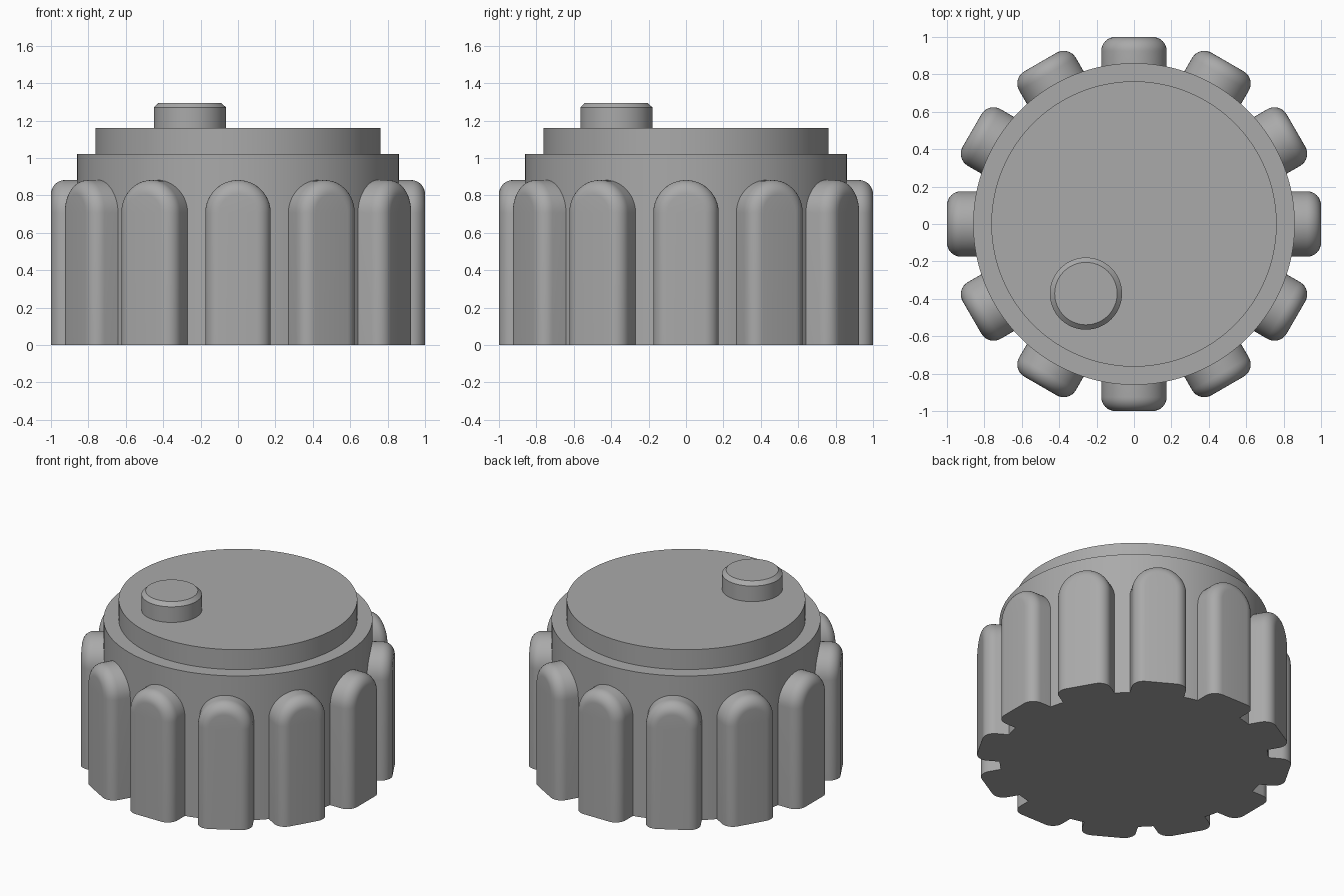
import bpy
import bmesh
from math import sin, cos, pi, radians

cube = bpy.data.objects.get("Cube")
if cube:
    bpy.data.objects.remove(cube)

GREY = (0.4, 0.4, 0.4, 1)
grey = bpy.data.materials.new("plain grey")
grey.use_nodes = True
grey.diffuse_color = GREY
grey.node_tree.nodes["Principled BSDF"].inputs["Base Color"].default_value = GREY


def finish(name, bm):
    """Turn a bmesh into a smooth-shaded object with crisp edges."""
    bmesh.ops.recalc_face_normals(bm, faces=bm.faces)
    mesh = bpy.data.meshes.new(name)
    bm.to_mesh(mesh)
    bm.free()
    mesh.materials.append(grey)
    obj = bpy.data.objects.new(name, mesh)
    bpy.context.collection.objects.link(obj)
    bpy.ops.object.select_all(action="DESELECT")
    obj.select_set(True)
    bpy.context.view_layer.objects.active = obj
    bpy.ops.object.shade_smooth_by_angle(angle=radians(30))
    return obj


def loft(bm, loops, closed_ends=True):
    """Skin a list of equal-length closed loops and cap both ends."""
    rings = [[bm.verts.new(p) for p in loop] for loop in loops]
    n = len(rings[0])
    for a, b in zip(rings, rings[1:]):
        for i in range(n):
            j = (i + 1) % n
            bm.faces.new((a[i], a[j], b[j], b[i]))
    bm.faces.new(rings[0])
    bm.faces.new(rings[-1])


def turned(name, profile, segments, x=0, y=0):
    """Solid of revolution from (radius, height) pairs."""
    bm = bmesh.new()
    angles = [2 * pi * i / segments for i in range(segments)]
    loft(bm, [[(x + r * cos(a), y + r * sin(a), z) for a in angles]
              for r, z in profile])
    return finish(name, bm)


# Stepped round body and the off-centre pointer peg
turned("knob_body", [(0.86, 0), (0.86, 1.02), (0.763, 1.02), (0.763, 1.16)], 128)
turned("pointer_peg", [(0.193, 1.15), (0.193, 1.27), (0.167, 1.295)], 64, -0.257, -0.372)

# Grip ribs: arched slabs with a rounded outer edge
HALF_WIDTH, ARCH_Z, FILLET = 0.175, 0.707, 0.075
ARC_STEPS, FILLET_STEPS = 24, 8


def arch(radius, out, turn):
    """Arch-shaped outline at a distance from the axis, turned about z."""
    arc = [pi * i / ARC_STEPS for i in range(ARC_STEPS + 1)]
    flat = [(radius, 0)]
    flat += [(radius * cos(a), ARCH_Z + radius * sin(a)) for a in arc]
    flat += [(-radius, 0)]
    return [(out * cos(turn) - w * sin(turn), out * sin(turn) + w * cos(turn), z)
            for w, z in flat]


layers = [(HALF_WIDTH, 0.8)]
for i in range(FILLET_STEPS + 1):
    t = pi / 2 * i / FILLET_STEPS
    layers.append((HALF_WIDTH - FILLET * (1 - cos(t)), 1 - FILLET + FILLET * sin(t)))

for k in range(12):
    bm = bmesh.new()
    loft(bm, [arch(r, out, k * pi / 6) for r, out in layers])
    finish(f"grip_rib_{k + 1}", bm)
